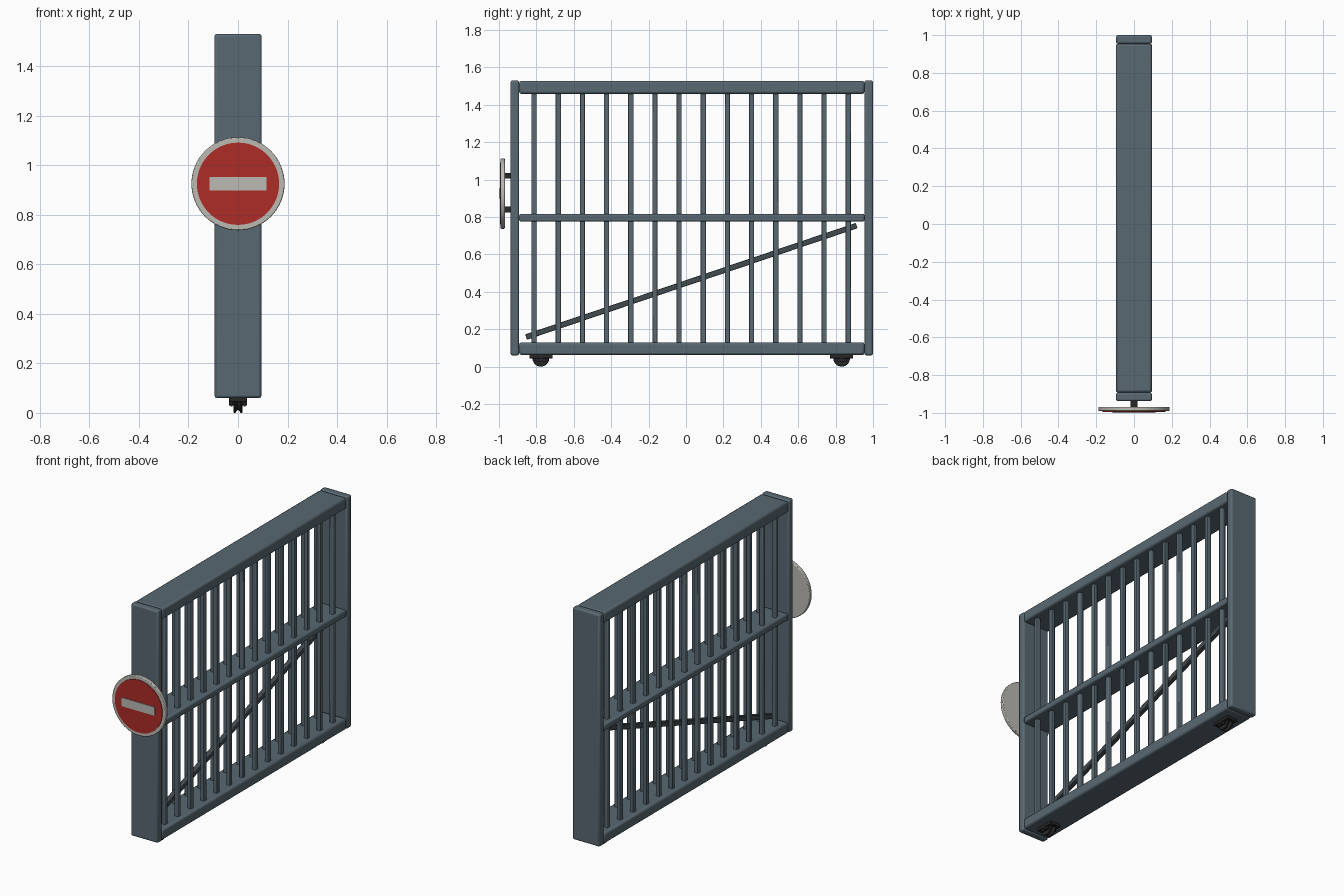
import bpy, math
from mathutils import Vector

if "Cube" in bpy.data.objects:
    bpy.data.objects.remove(bpy.data.objects["Cube"])


def material(name, rgb):
    m = bpy.data.materials.new(name)
    m.diffuse_color = (*rgb, 1)
    m.use_nodes = True
    m.node_tree.nodes["Principled BSDF"].inputs["Base Color"].default_value = m.diffuse_color
    return m


STEEL = material("painted_steel", (0.10, 0.14, 0.17))
DARK = material("dark_steel", (0.055, 0.07, 0.08))
BLACK = material("black_metal", (0.02, 0.02, 0.022))
RED = material("sign_red", (0.42, 0.025, 0.02))
WHITE = material("sign_white", (0.50, 0.49, 0.45))


def finish(ob, name, mat, bevel=0, segments=2):
    ob.name = name
    ob.data.materials.append(mat)
    if bevel:
        b = ob.modifiers.new("bevel", 'BEVEL')
        b.width, b.segments = bevel, segments
        b.limit_method = 'ANGLE'
        b.angle_limit = math.radians(40)
    bpy.ops.object.shade_smooth_by_angle(angle=math.radians(35))
    return ob


def box(name, lo, hi, mat, bevel=0, tilt=0):
    lo, hi = Vector(lo), Vector(hi)
    bpy.ops.mesh.primitive_cube_add(size=1, location=(lo + hi) / 2,
                                    rotation=(tilt, 0, 0))
    ob = bpy.context.object
    ob.scale = hi - lo
    bpy.ops.object.transform_apply(location=False, rotation=False, scale=True)
    return finish(ob, name, mat, bevel)


def cylinder(name, loc, r, depth, axis, mat, bevel=0, sides=32):
    rot = {'X': (0, math.pi / 2, 0), 'Y': (math.pi / 2, 0, 0), 'Z': (0, 0, 0)}[axis]
    bpy.ops.mesh.primitive_cylinder_add(vertices=sides, radius=r, depth=depth,
                                        location=loc, rotation=rot)
    return finish(bpy.context.object, name, mat, bevel)


def grooved_wheel(name, loc, mat, sides=32):
    # lathe a V-groove profile around the x axis
    prof = [(-0.018, 0.012), (-0.018, 0.042), (-0.015, 0.045), (-0.011, 0.045),
            (0, 0.032), (0.011, 0.045), (0.015, 0.045), (0.018, 0.042), (0.018, 0.012)]
    n = len(prof)
    verts = []
    for i in range(sides):
        a = 2 * math.pi * i / sides
        verts += [(x, r * math.cos(a), r * math.sin(a)) for x, r in prof]
    faces = [(i * n + j, i * n + (j + 1) % n,
              (i + 1) % sides * n + (j + 1) % n, (i + 1) % sides * n + j)
             for i in range(sides) for j in range(n)]
    me = bpy.data.meshes.new(name)
    me.from_pydata(verts, [], faces)
    ob = bpy.data.objects.new(name, me)
    bpy.context.collection.objects.link(ob)
    ob.location = loc
    bpy.ops.object.select_all(action='DESELECT')
    bpy.context.view_layer.objects.active = ob
    ob.select_set(True)
    bpy.ops.object.mode_set(mode='EDIT')
    bpy.ops.mesh.select_all(action='SELECT')
    bpy.ops.mesh.normals_make_consistent(inside=False)
    bpy.ops.object.mode_set(mode='OBJECT')
    return finish(ob, name, mat)


W = 0.095

# End posts
box("front_post", (-W, -0.938, 0.06), (W, -0.892, 1.53), STEEL, 0.01)
box("back_post", (-W, 0.954, 0.06), (W, 1.0, 1.53), STEEL, 0.01)

# Horizontal rails
for name, z0, z1, b in (("bottom_rail", 0.062, 0.13, 0.012),
                        ("middle_rail", 0.775, 0.817, 0.009),
                        ("top_rail", 1.458, 1.528, 0.012)):
    box(name, (-W, -0.892, z0), (W, 0.954, z1), STEEL, b)

# Two rows of vertical bars
for side, x in (("right", 0.055), ("left", -0.055)):
    for i in range(14):
        y = -0.812 + i * 0.1292
        box(f"{side}_bar_{i + 1}", (x - 0.013, y - 0.014, 0.12),
            (x + 0.013, y + 0.014, 1.47), STEEL, 0.004)

# Diagonal brace
a, b = Vector((0, -0.855, 0.158)), Vector((0, 0.912, 0.754))
d, c = b - a, (a + b) / 2
half = Vector((0.015, d.length / 2, 0.015))
box("diagonal_brace", c - half, c + half, DARK, 0.003, math.atan2(d.z, d.y))

# Round no-entry sign with its two mounts
ZS = 0.925
cylinder("sign_disc", (0, -0.980, ZS), 0.188, 0.022, 'Y', WHITE, 0.004, 64)
cylinder("sign_red_face", (0, -0.990, ZS), 0.166, 0.010, 'Y', RED, 0, 64)
box("sign_white_bar", (-0.115, -1.0, ZS - 0.027), (0.115, -0.990, ZS + 0.027), WHITE)
for name, z in (("upper_sign_mount", 1.02), ("lower_sign_mount", 0.84)):
    box(name, (-0.018, -0.972, z - 0.015), (0.018, -0.93, z + 0.015), BLACK)

# Casters under the bottom rail
for end, y in (("front", -0.776), ("back", 0.832)):
    box(f"{end}_caster_plate", (-0.036, y - 0.062, 0.044), (0.036, y + 0.062, 0.066), BLACK, 0.002)
    for s, x in (("left", -0.027), ("right", 0.027)):
        box(f"{end}_{s}_fork", (x - 0.004, y - 0.03, 0.026), (x + 0.004, y + 0.03, 0.05), BLACK)
    grooved_wheel(f"{end}_wheel", (0, y, 0.045), BLACK)
    cylinder(f"{end}_axle", (0, y, 0.038), 0.009, 0.072, 'X', BLACK, 0, 16)
